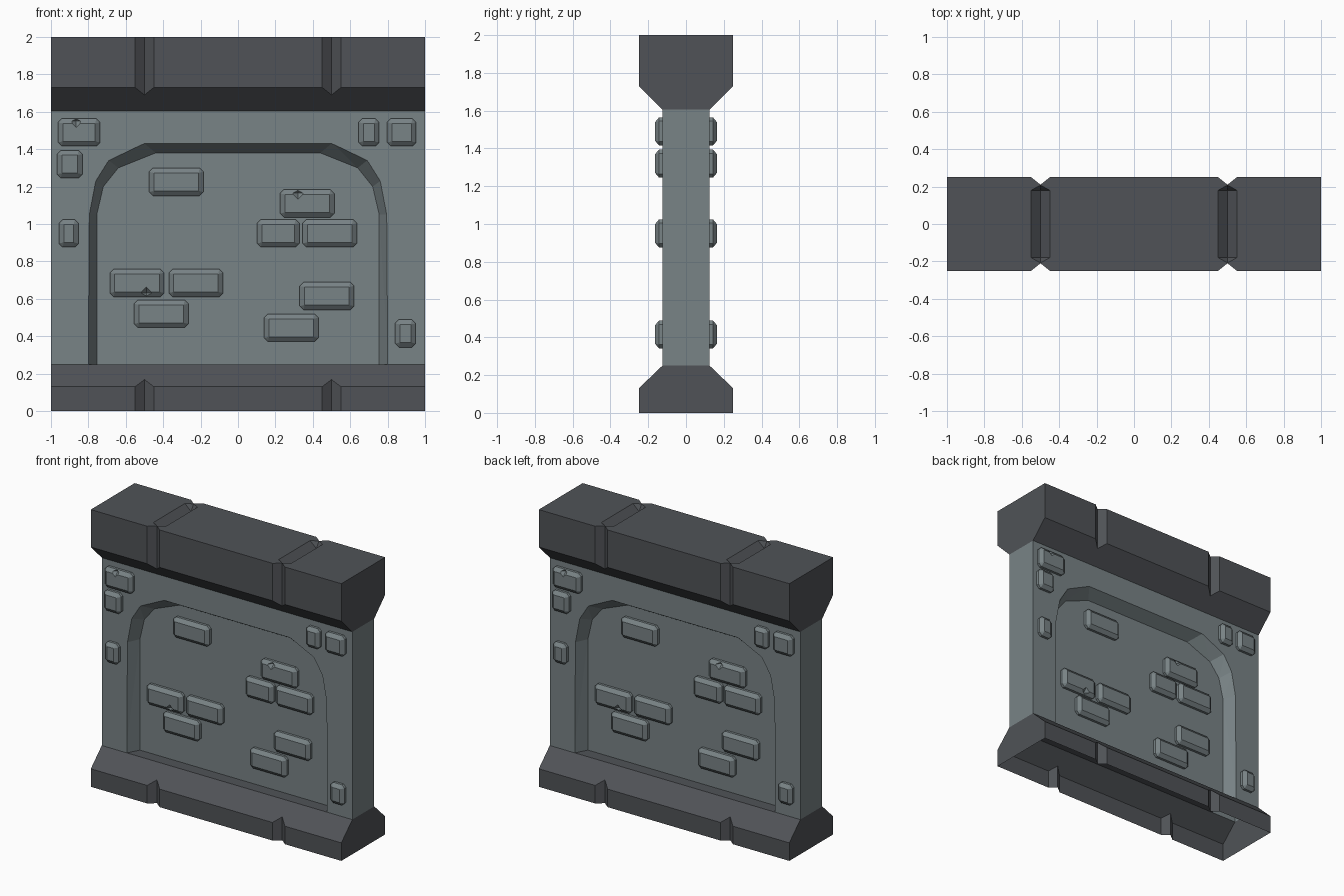
import bpy, bmesh, math
from mathutils import Matrix, Vector

if "Cube" in bpy.data.objects:
    bpy.data.objects.remove(bpy.data.objects["Cube"], do_unlink=True)

HALF_TURN = Matrix.Rotation(math.pi, 4, "Z")
WALL_Y, PANEL_Y, TRIM_Y = 0.125, 0.04, 0.25
BASE_TOP, CORNICE_LOW = 0.25, 1.605


def material(name, rgb):
    mat = bpy.data.materials.new(name)
    mat.use_nodes = True
    mat.diffuse_color = (*rgb, 1)
    mat.node_tree.nodes["Principled BSDF"].inputs["Base Color"].default_value = (*rgb, 1)
    return mat


wall_grey = material("wall_stone", (0.19, 0.228, 0.238))
trim_grey = material("trim_stone", (0.08, 0.086, 0.095))


def make_object(name, bm, *mats):
    bmesh.ops.recalc_face_normals(bm, faces=bm.faces)
    mesh = bpy.data.meshes.new(name)
    bm.to_mesh(mesh)
    bm.free()
    obj = bpy.data.objects.new(name, mesh)
    bpy.context.collection.objects.link(obj)
    for mat in mats:
        mesh.materials.append(mat)
    return obj


def add_hull(bm, points):
    """Add the convex solid around the points."""
    verts = [bm.verts.new(p) for p in points]
    result = bmesh.ops.convex_hull(bm, input=verts)
    bmesh.ops.delete(bm, geom=[v for v in result["geom_interior"]
                               if isinstance(v, bmesh.types.BMVert)], context="VERTS")


def cut(obj, point_sets):
    """Subtract convex solids from an object and bake the result."""
    for points in point_sets:
        bm = bmesh.new()
        add_hull(bm, points)
        cutter = make_object("cutter", bm)
        cutter.hide_render = True
        mod = obj.modifiers.new("cut", "BOOLEAN")
        mod.operation, mod.solver, mod.object = "DIFFERENCE", "EXACT", cutter
        graph = bpy.context.evaluated_depsgraph_get()
        baked = bpy.data.meshes.new_from_object(obj.evaluated_get(graph))
        obj.modifiers.clear()
        obj.data = baked
        bpy.data.objects.remove(cutter, do_unlink=True)


# Wall body: one profile with flared base and cornice, swept along x
side = [(TRIM_Y, 0), (TRIM_Y, 0.13), (WALL_Y, BASE_TOP),
        (WALL_Y, CORNICE_LOW), (TRIM_Y, 1.73), (TRIM_Y, 2)]
profile = side + [(-y, z) for y, z in reversed(side)]
bm = bmesh.new()
end = bm.faces.new([bm.verts.new((-1, y, z)) for y, z in profile])
swept = bmesh.ops.extrude_face_region(bm, geom=[end])
bmesh.ops.translate(bm, vec=(2, 0, 0),
                    verts=[v for v in swept["geom"] if isinstance(v, bmesh.types.BMVert)])
if not any(f.calc_center_median().x < -0.99 for f in bm.faces):
    bm.faces.new([v for v in bm.verts if v.co.x < 0])
body = make_object("wall_body", bm, wall_grey, trim_grey)

# Arched recess on each face, with a sloping rim
outer = [(0.8, BASE_TOP), (0.795, 1.05), (0.76, 1.23), (0.69, 1.34), (0.5, 1.43)]
inner = [(0.755, BASE_TOP), (0.755, 1.05), (0.72, 1.2), (0.64, 1.3), (0.44, 1.38)]
recess = []
for (ox, oz), (ix, iz) in zip(outer, inner):
    deep = Vector((ix, -PANEL_Y, iz))
    rim = Vector((ox, -WALL_Y, oz))
    for p in (deep, rim + (rim - deep) * 0.1):
        recess += [p, Vector((-p.x, p.y, p.z))]
cuts = [recess, [HALF_TURN @ p for p in recess]]

# V joints on the trim faces and pockets along the cornice top
for x in (-0.5, 0.5):
    joint = [Vector((x + dx, y, z)) for z in (-0.1, 2.1)
             for dx, y in ((0, -0.21), (-0.1, -0.29), (0.1, -0.29))]
    cuts += [joint, [HALF_TURN @ p for p in joint]]
    pocket = [Vector((x, y, 1.955)) for y in (-0.18, 0.18)]
    for z in (2, 2.05):
        for s in (-1, 1):
            pocket += [Vector((x, s * 0.208, z))]
            pocket += [Vector((x + dx, s * 0.18, z)) for dx in (-0.05, 0.05)]
    cuts.append(pocket)
cut(body, cuts)

# Open underside, and trim colour by height
bm = bmesh.new()
bm.from_mesh(body.data)
bmesh.ops.delete(bm, context="FACES", geom=[
    f for f in bm.faces if f.normal.z < -0.9 and f.calc_center_median().z < 0.01])
for f in bm.faces:
    z = f.calc_center_median().z
    f.material_index = int(z < BASE_TOP + 0.002 or z > CORNICE_LOW)
# The end caps span all heights, so split them at the trim lines
for z in (BASE_TOP, CORNICE_LOW):
    caps = [f for f in bm.faces if abs(f.normal.x) > 0.99 and abs(f.calc_center_median().x) > 0.99]
    geom = caps + list({e for f in caps for e in f.edges}) + list({v for f in caps for v in f.verts})
    bmesh.ops.bisect_plane(bm, geom=geom, plane_co=(0, 0, z), plane_no=(0, 0, 1), dist=0.0005)
for f in bm.faces:
    c = f.calc_center_median()
    if abs(c.x) > 0.99:
        f.material_index = int(c.z < BASE_TOP or c.z > CORNICE_LOW)
bm.to_mesh(body.data)
bm.free()

# Raised bricks: centre x, centre z, width
frame_bricks = [(-0.85, 1.49, 0.225), (-0.9, 1.32, 0.135), (-0.905, 0.95, 0.105),
                (0.7, 1.49, 0.11), (0.875, 1.49, 0.155), (0.895, 0.415, 0.11)]
panel_bricks = [(-0.33, 1.225, 0.29), (0.37, 1.11, 0.29), (0.215, 0.95, 0.225),
                (0.49, 0.95, 0.29), (-0.54, 0.685, 0.29), (-0.225, 0.685, 0.29),
                (-0.41, 0.52, 0.29), (0.475, 0.615, 0.29), (0.285, 0.445, 0.29)]
# Chips in brick edges: x, z
frame_chips = [(-0.865, 1.55)]
panel_chips = [(0.32, 1.165), (-0.49, 0.63)]


def brick_points(x, z, width, y):
    """Block with clipped corners and a chamfered front."""
    a, b, clip, inset = width / 2, 0.074, 0.02, 0.026
    points = []
    for sx in (-1, 1):
        for sz in (-1, 1):
            for depth in (-0.01, 0.018):
                points += [(x + sx * (a - clip), y - depth, z + sz * b),
                           (x + sx * a, y - depth, z + sz * (b - clip))]
            points.append((x + sx * (a - inset), y - 0.04, z + sz * (b - inset)))
    return points


def chip_points(x, z, y):
    r = 0.035
    c = Vector((x, y - 0.042, z))
    return [c + s * r * Vector(axis) for s in (-1, 1)
            for axis in ((1, 0, 0), (0, 1, 0), (0, 0, 1))]


for name, bricks, chips, y in (("frame_bricks", frame_bricks, frame_chips, -WALL_Y),
                               ("panel_bricks", panel_bricks, panel_chips, -PANEL_Y)):
    bm = bmesh.new()
    for x, z, width in bricks:
        add_hull(bm, brick_points(x, z, width, y))
    bmesh.ops.dissolve_limit(bm, angle_limit=0.01, verts=bm.verts, edges=bm.edges)
    front = make_object(name + "_front", bm, wall_grey)
    cut(front, [chip_points(x, z, y) for x, z in chips])
    back = bpy.data.objects.new(name + "_back", front.data)
    back.matrix_world = HALF_TURN
    bpy.context.collection.objects.link(back)
